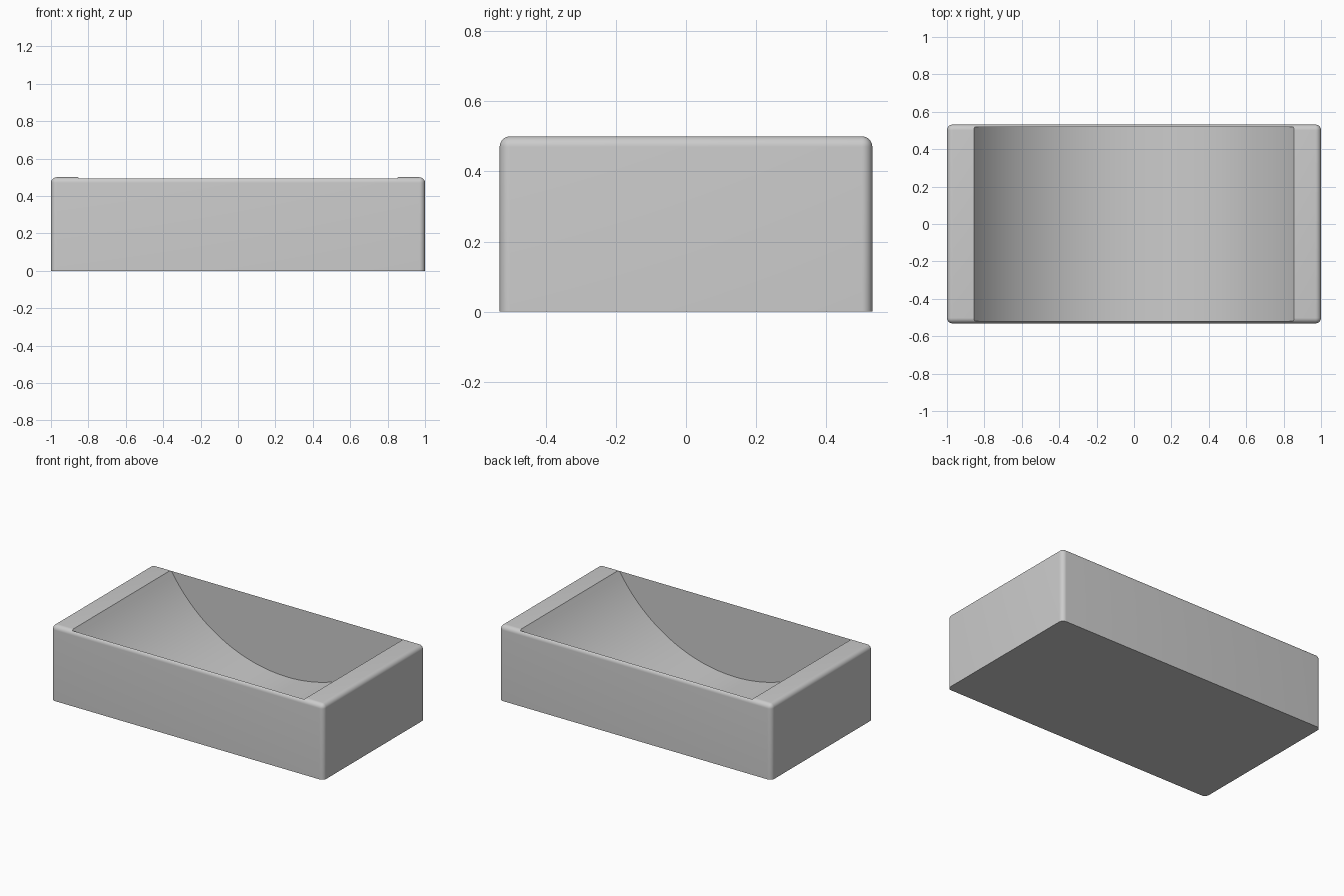
import bpy
import bmesh
import math

LENGTH, DEPTH, HEIGHT = 2.0, 1.063, 0.5
FILLET = 0.03
WALL, FLOOR = 0.0125, 0.018
SCOOP_RADIUS = 1.0

default_cube = bpy.data.objects.get("Cube")
if default_cube:
    bpy.data.objects.remove(default_cube, do_unlink=True)


def make_material(name, colour):
    mat = bpy.data.materials.new(name)
    mat.use_nodes = True
    mat.diffuse_color = colour
    mat.node_tree.nodes["Principled BSDF"].inputs["Base Color"].default_value = colour
    return mat


# Solid block with rounded top and upright edges, sharp at the base
bm = bmesh.new()
bmesh.ops.create_cube(bm, size=1)
for v in bm.verts:
    v.co = (v.co.x * LENGTH, v.co.y * DEPTH, (v.co.z + 0.5) * HEIGHT)
rounded = [e for e in bm.edges if max(v.co.z for v in e.verts) > HEIGHT / 2]
bmesh.ops.bevel(bm, geom=rounded, offset=FILLET, offset_type='OFFSET',
                segments=8, profile=0.5, affect='EDGES', clamp_overlap=True)
bmesh.ops.recalc_face_normals(bm, faces=bm.faces)
mesh = bpy.data.meshes.new("tray_body")
bm.to_mesh(mesh)
bm.free()
body = bpy.data.objects.new("tray_body", mesh)
bpy.context.collection.objects.link(body)
mesh.materials.append(make_material("plain grey", (0.6, 0.6, 0.6, 1)))

# Cylindrical scoop, leaving thin front and back walls
bpy.ops.mesh.primitive_cylinder_add(
    vertices=160, radius=SCOOP_RADIUS, depth=DEPTH - 2 * WALL,
    location=(0, 0, FLOOR + SCOOP_RADIUS), rotation=(math.pi / 2, 0, 0))
cutter = bpy.context.object
cutter.name = "scoop_cutter"
cutter.hide_render = True

bpy.ops.object.select_all(action='DESELECT')
body.select_set(True)
bpy.context.view_layer.objects.active = body
cut = body.modifiers.new("scoop", 'BOOLEAN')
cut.operation = 'DIFFERENCE'
cut.solver = 'EXACT'
cut.object = cutter
bpy.ops.object.modifier_apply(modifier=cut.name)
bpy.data.objects.remove(cutter, do_unlink=True)

# Smooth fillets and scoop, crisp rim
bpy.ops.object.shade_smooth_by_angle(angle=math.radians(25))
